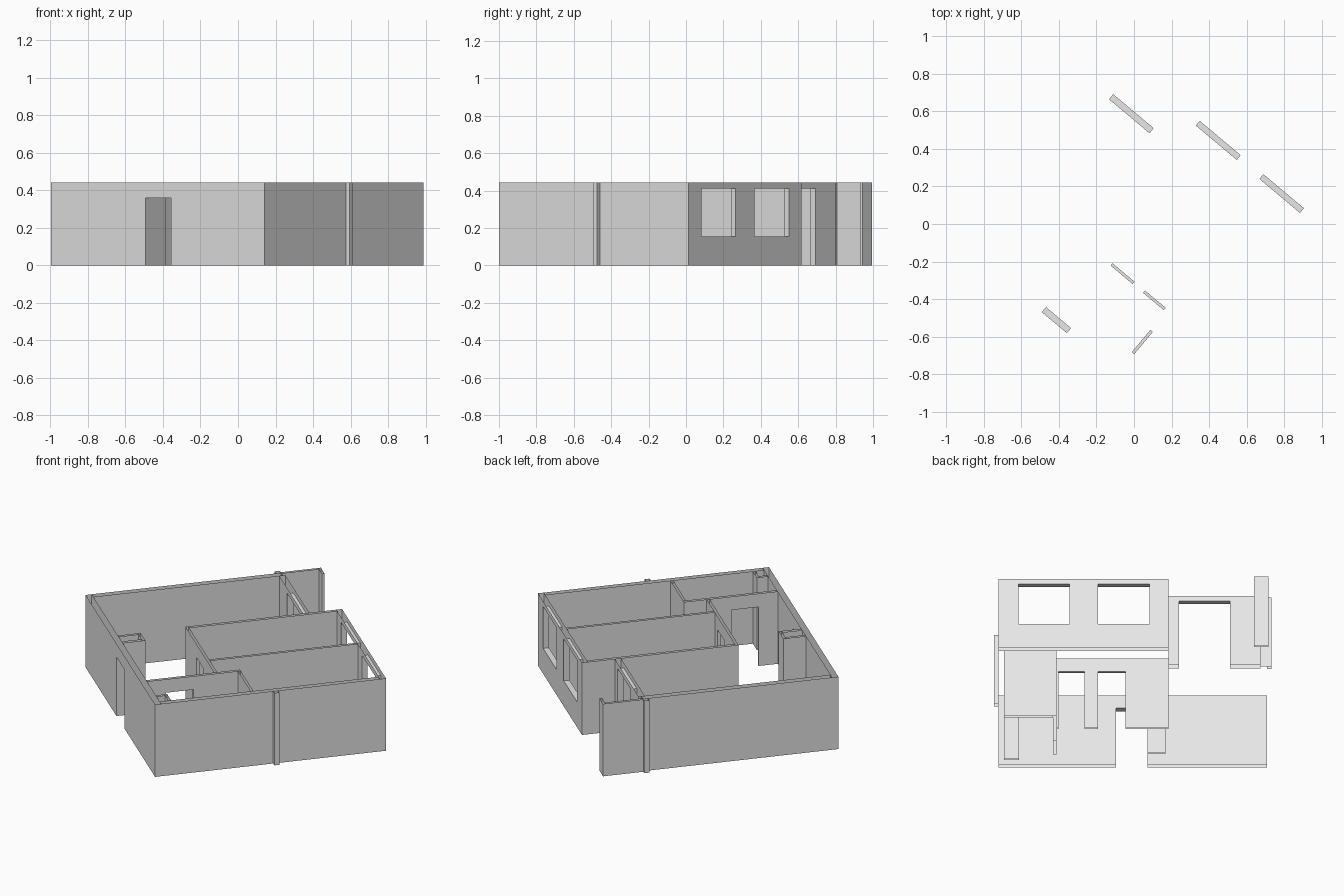
import bpy, bmesh, math
from mathutils import Vector

if "Cube" in bpy.data.objects:
    bpy.data.objects.remove(bpy.data.objects["Cube"], do_unlink=True)

H = 0.442       # wall height
DOOR = 0.36     # inner door height
HEAD = 0.41     # window and back door head height
SILL = 0.155
ANGLE = math.radians(50)
CORNER = (0.14, -1.0, 0)

plaster = bpy.data.materials.new("plain_grey_plaster")
plaster.diffuse_color = (0.8, 0.8, 0.8, 1)
plaster.use_nodes = True
plaster.node_tree.nodes["Principled BSDF"].inputs["Base Color"].default_value = (0.8, 0.8, 0.8, 1)


def wall(name, axis, span, thick, openings=()):
    """Hollow wall, open at top and bottom, running along axis 'p' or 'q'.
    Each opening is (start, end, bottom, top)."""
    bm = bmesh.new()

    def place(s, t, z):
        return Vector((s, t, z) if axis == "p" else (t, s, z))

    def quad(points, outward):
        face = bm.faces.new([bm.verts.new(place(*c)) for c in points])
        face.normal_update()
        if face.normal.dot(place(*outward)) < 0:
            face.normal_flip()

    t0, t1 = thick

    def sides(a, b, z0, z1):
        for t, way in ((t0, -1), (t1, 1)):
            quad([(a, t, z0), (b, t, z0), (b, t, z1), (a, t, z1)], (0, way, 0))

    def across(s, z0, z1, way):
        quad([(s, t0, z0), (s, t1, z0), (s, t1, z1), (s, t0, z1)], (way, 0, 0))

    def level(a, b, z, way):
        quad([(a, t0, z), (b, t0, z), (b, t1, z), (a, t1, z)], (0, 0, way))

    start = span[0]
    across(span[0], 0, H, -1)
    for a, b, z0, z1 in openings:
        sides(start, a, 0, H)
        sides(a, b, z1, H)
        across(a, z0, z1, 1)
        across(b, z0, z1, -1)
        level(a, b, z1, -1)
        if z0 > 0:
            sides(a, b, 0, z0)
            level(a, b, z0, 1)
        start = b
    sides(start, span[1], 0, H)
    across(span[1], 0, H, 1)

    bmesh.ops.remove_doubles(bm, verts=bm.verts, dist=1e-5)
    mesh = bpy.data.meshes.new(name)
    bm.to_mesh(mesh)
    bm.free()
    mesh.materials.append(plaster)
    obj = bpy.data.objects.new(name, mesh)
    obj.location = CORNER
    obj.rotation_euler.z = ANGLE
    bpy.context.collection.objects.link(obj)


# Outer walls
wall("entrance_wall", "q", (0, 1.485), (0, 0.035), [(0.65, 0.825, 0, DOOR)])
wall("right_wall", "p", (0.035, 1.29), (0, 0.03))
wall("left_wall", "p", (0.035, 1.12), (1.45, 1.485))
wall("window_wall", "q", (0, 0.94), (1.29, 1.323),
     [(0.11, 0.392, SILL, HEAD), (0.55, 0.835, SILL, HEAD)])
wall("balcony_door_wall", "q", (0.94, 1.45), (1.10, 1.135), [(0.998, 1.28, 0, HEAD)])

# Balcony screen with a short return
wall("balcony_screen", "p", (1.12, 1.335), (1.478, 1.493))
wall("balcony_screen_return", "q", (1.414, 1.493), (1.335, 1.35))

# Outside ribs
wall("right_rib", "p", (0.677, 0.705), (-0.025, 0))
wall("left_rib", "p", (1.09, 1.12), (1.485, 1.512))

# Room partitions
wall("hall_partition", "q", (0.32, 0.94), (0.426, 0.442),
     [(0.333, 0.477, 0, DOOR), (0.55, 0.703, 0, DOOR)])
wall("bedroom_partition", "p", (0.442, 1.29), (0.477, 0.492))
wall("living_room_partition", "p", (0.442, 1.29), (0.922, 0.94))
wall("bathroom_side_wall", "p", (0.035, 0.572), (0.303, 0.32), [(0.145, 0.3, 0, DOOR)])
wall("bathroom_end_wall", "q", (0.03, 0.303), (0.557, 0.572))

# Service ducts
wall("bathroom_duct_end", "q", (0.03, 0.115), (0.085, 0.1))
wall("bathroom_duct_side", "p", (0.035, 0.085), (0.1, 0.115))
wall("entrance_duct_end", "q", (0.825, 0.925), (0.15, 0.165))
for label, near, far in (("inner", 0.825, 0.845), ("outer", 0.91, 0.925)):
    wall("entrance_duct_" + label + "_side", "p", (0.035, 0.15), (near, far))
